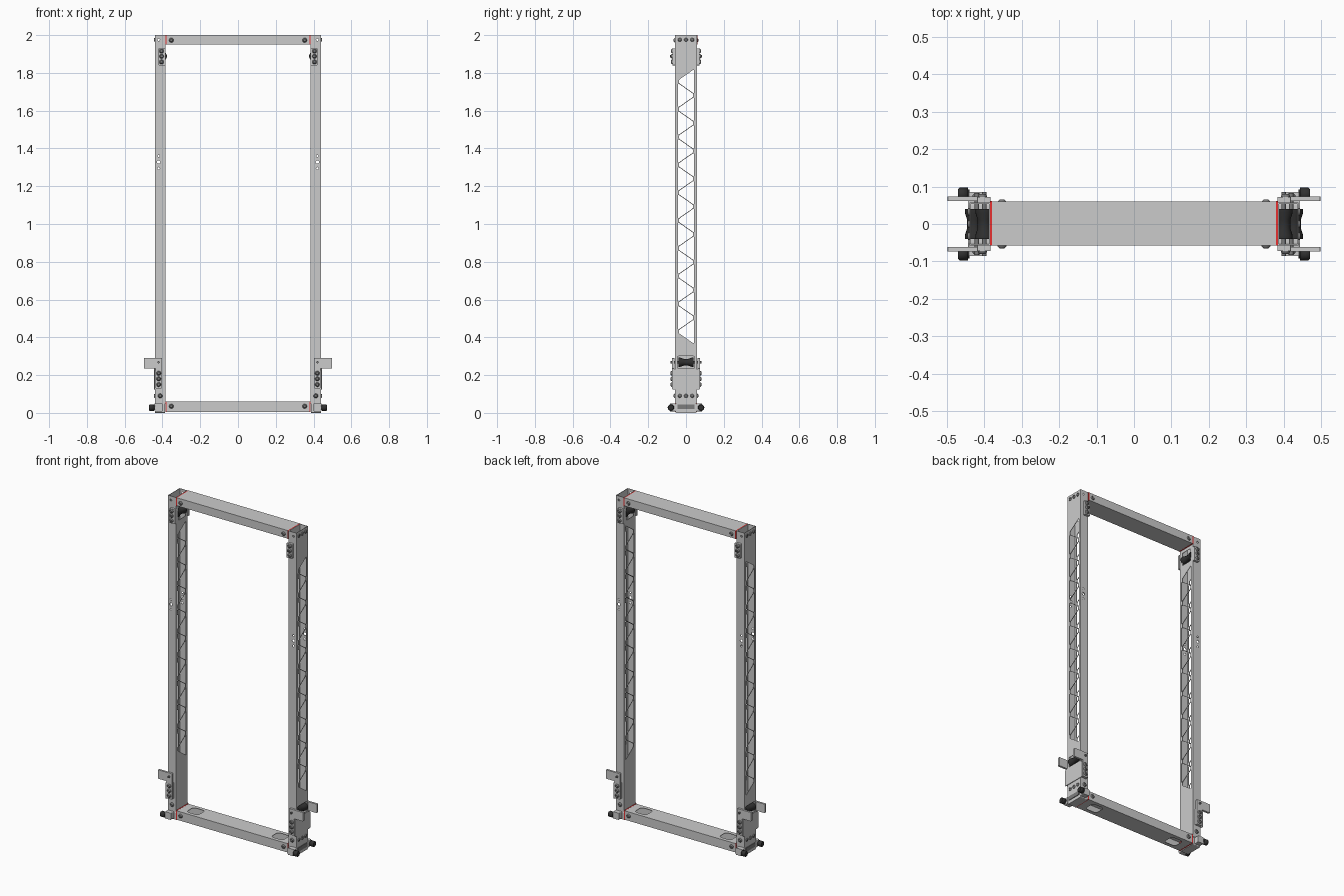
import bpy, bmesh, math
from mathutils import Matrix, Vector

if "Cube" in bpy.data.objects:
    bpy.data.objects.remove(bpy.data.objects["Cube"])

def material(name, c):
    m = bpy.data.materials.new(name)
    m.diffuse_color = (*c, 1)
    m.use_nodes = True
    m.node_tree.nodes["Principled BSDF"].inputs["Base Color"].default_value = m.diffuse_color
    return m
BLACK = material("black_rubber", (0.03, 0.03, 0.03))
RED = material("red_gasket", (0.8, 0.03, 0.03))
STEEL = material("bolt_steel", (0.2, 0.2, 0.2))

def finish(name, me, mat=None, mirror="X"):
    ob = bpy.data.objects.new(name, me)
    bpy.context.collection.objects.link(ob)
    if mat:
        me.materials.append(mat)
    if mirror:
        m = ob.modifiers.new("mirror", "MIRROR")
        m.use_axis = ["X" in mirror, "Y" in mirror, False]
        m.use_mirror_merge = False
    return ob

def box(name, x, y, z, mat=None, mirror="X"):
    bm = bmesh.new()
    bmesh.ops.create_cube(bm, size=1)
    for v in bm.verts:
        v.co = [(a + b) / 2 + c * (b - a) for c, (a, b) in zip(v.co, (x, y, z))]
    me = bpy.data.meshes.new(name)
    bm.to_mesh(me)
    return finish(name, me, mat, mirror)

def lathe(name, places, axis, profile, mat=None, mirror="X", n=20):
    """Spin (distance along axis, radius) pairs about an axis at each place."""
    rot = Vector((0, 0, 1)).rotation_difference(Vector(axis)).to_matrix()
    bm = bmesh.new()
    for p in places:
        rings = [[bm.verts.new(Vector(p) + rot @ Vector((r * math.cos(t), r * math.sin(t), d)))
                  for t in (2 * math.pi * i / n for i in range(n))] for d, r in profile]
        for a, b in zip(rings, rings[1:]):
            for i in range(n):
                bm.faces.new((a[i], a[(i + 1) % n], b[(i + 1) % n], b[i]))
        bm.faces.new(rings[0][::-1])
        bm.faces.new(rings[-1])
    for f in bm.faces:
        f.smooth = len(f.verts) == 4
    for e in bm.edges:
        e.smooth = e.calc_face_angle(0) < 0.6
    me = bpy.data.meshes.new(name)
    bm.to_mesh(me)
    return finish(name, me, mat, mirror)

def rounded(pts, r, n=4):
    """Round the corners of a polygon."""
    out = []
    for i, p in enumerate(pts):
        p = Vector(p)
        a, b = (Vector(pts[i - 1]) - p).normalized(), (Vector(pts[(i + 1) % len(pts)]) - p).normalized()
        d = r / math.tan(a.angle(b) / 2)
        for k in range(n + 1):
            t = k / n
            out.append((1 - t) ** 2 * (p + a * d) + 2 * t * (1 - t) * p + t * t * (p + b * d))
    return out

def rect(a, b, c, d):
    return [(a, c), (b, c), (b, d), (a, d)]

def circle(u, v, r, n=12):
    return [(u + r * math.cos(2 * math.pi * i / n), v + r * math.sin(2 * math.pi * i / n)) for i in range(n)]

def plate(name, loops, axis, lo, hi, mat=None, mirror="X"):
    """Flat sheet with holes, outline in the two axes other than `axis`."""
    cu = bpy.data.curves.new(name, "CURVE")
    cu.dimensions, cu.fill_mode, cu.extrude = "2D", "BOTH", (hi - lo) / 2
    for pts in loops:
        s = cu.splines.new("POLY")
        s.points.add(len(pts) - 1)
        for q, p in zip(s.points, pts):
            q.co = (p[0], p[1], 0, 1)
        s.use_cyclic_u = True
    tmp = bpy.data.objects.new(name + "_curve", cu)
    bpy.context.collection.objects.link(tmp)
    me = bpy.data.meshes.new_from_object(tmp.evaluated_get(bpy.context.evaluated_depsgraph_get()))
    bpy.data.objects.remove(tmp)
    mid = (lo + hi) / 2
    for v in me.vertices:
        u, w, d = v.co
        v.co = {"X": (mid + d, u, w), "Y": (u, mid + d, w), "Z": (u, w, mid + d)}[axis]
    bm = bmesh.new()
    bm.from_mesh(me)
    bmesh.ops.remove_doubles(bm, verts=bm.verts, dist=1e-5)
    bmesh.ops.recalc_face_normals(bm, faces=bm.faces)
    bm.to_mesh(me)
    me.polygons.foreach_set("use_smooth", [False] * len(me.polygons))
    return finish(name, me, mat, mirror)

# Truss cut-outs in the upright webs
H, Z0, Z1, COUNT = 0.045, 0.375, 1.81, 19
step = (Z1 - Z0) / (COUNT + 0.5)
tris = []
for i in range(COUNT):
    zc, s = Z0 + step * (i + 0.75), 1 if i % 2 == 0 else -1
    h1, h2 = step * 0.87, step * 0.02 + 0.008
    tris.append(rounded([(s * 0.042, zc - h1), (s * 0.042, zc + h1),
                         (-s * 0.036, zc + h2), (-s * 0.036, zc - h2)], 0.004))

# Uprights: thin box tubes, open at the top
W = 0.057
window = rounded(rect(-0.045, 0.045, 0.235, 0.30), 0.006)
plate("upright_inner_web", [rect(-W, W, 0.05, 2.0)] + tris +
      [rounded(rect(-0.035, 0.035, 1.85, 1.93), 0.006)], "X", 0.385, 0.388)
plate("upright_outer_web", [rect(-W, W, 0.05, 2.0), window] + tris, "X", 0.437, 0.44)
holes = [circle(0.42, z, r) for z, r in ((1.295, 0.006), (1.328, 0.009), (1.36, 0.006), (1.975, 0.006))]
plate("upright_side_wall", [rect(0.388, 0.437, 0.05, 2.0)] + holes, "Y", -W, -W + 0.003, mirror="XY")

# Cross beams with red end gaskets
box("top_beam", (-0.38, 0.38), (-W, 0.06), (1.95, 2.0), mirror="")
box("bottom_beam_side", (-0.38, 0.38), (-W, -W + 0.003), (0.005, 0.06), mirror="Y")
slots = [rounded(rect(min(s * 0.25, s * 0.33), max(s * 0.25, s * 0.33), -0.035, 0.035), 0.02) for s in (-1, 1)]
for nm, z in (("bottom_beam_lower_skin", 0.005), ("bottom_beam_upper_skin", 0.057)):
    plate(nm, [rect(-0.38, 0.38, -W, W)] + slots, "Z", z, z + 0.003, mirror="")
box("top_gasket", (0.379, 0.385), (-0.058, 0.061), (1.949, 2.0), RED)
box("bottom_gasket", (0.379, 0.385), (-0.058, 0.058), (0.004, 0.061), RED)

# Bolts
head = [(0, 0.012), (0.003, 0.012), (0.008, 0.007)]
lathe("beam_bolt", [(0.353, -W, z) for z in (1.973, 0.035)], (0, -1, 0), head, STEEL, "XY")
lathe("upright_web_bolt", [(0.44, y, z) for y in (-0.033, 0, 0.033) for z in (0.09, 1.975)],
      (1, 0, 0), [(0, 0.01), (0.003, 0.01), (0.005, 0.006)], STEEL)
lathe("upright_side_bolt", [(0.412, -W, 0.09)], (0, -1, 0), head, STEEL, "XY")

# Upper roller brackets and rollers
plate("upper_bracket", [rounded(rect(0.383, 0.42, 1.84, 1.93), 0.004)], "Y", -0.072, -W, mirror="XY")
lathe("upper_bracket_bolt", [(0.405, -0.072, z) for z in (1.858, 1.888, 1.916)], (0, -1, 0), head, STEEL, "XY")
roller = [(-0.04, 0.024), (-0.03, 0.024), (-0.012, 0.018), (0.012, 0.018), (0.03, 0.024), (0.04, 0.024)]
lathe("upper_roller", [(0.40, 0, 1.888)], (0, 1, 0), roller, BLACK)
lathe("upper_axle", [(0.40, 0, 1.888)], (0, 1, 0), [(-0.085, 0.006), (0.085, 0.006)], STEEL)

# Lower roller brackets with projecting tabs
tab = [(0.402, 0.13), (0.437, 0.13), (0.437, 0.235), (0.498, 0.235), (0.498, 0.29), (0.402, 0.29)]
plate("lower_bracket", [rounded(tab, 0.004)], "Y", -0.074, -0.061, mirror="XY")
box("lower_bracket_spacer", (0.40, 0.44), (-0.061, -W), (0.13, 0.23), mirror="XY")
lathe("lower_bracket_bolt", [(0.42, -0.074, z) for z in (0.15, 0.18, 0.21)], (0, -1, 0), head, STEEL, "XY")
plate("lower_cover", [rounded([(-0.074, 0.125), (0.074, 0.125), (0.074, 0.225), (0.05, 0.235),
                               (-0.05, 0.235), (-0.074, 0.225)], 0.004)], "X", 0.44, 0.444)
lathe("lower_roller", [(0.428, 0, 0.268)], (0, 1, 0), roller, BLACK)
lathe("lower_axle", [(0.42, 0, 0.268)], (0, 1, 0), [(-0.083, 0.006), (0.083, 0.006)], STEEL)

# Feet: base block, clamps and rubber buffers
plate("foot_block", [rounded(rect(-0.055, 0.055, 0.0, 0.05), 0.006)], "X", 0.386, 0.44)
box("foot_slot", (0.44, 0.444), (-0.045, 0.045), (0.02, 0.045), STEEL)
plate("buffer_clamp", [rounded(rect(0.40, 0.442, 0.008, 0.05), 0.005)], "Y", -0.085, -0.055, mirror="XY")
lathe("buffer", [(0.44, -0.08, 0.028)], (1, 0, 0),
      [(0, 0.012), (0.004, 0.012), (0.004, 0.017), (0.027, 0.017), (0.03, 0.014)], BLACK, "XY")
